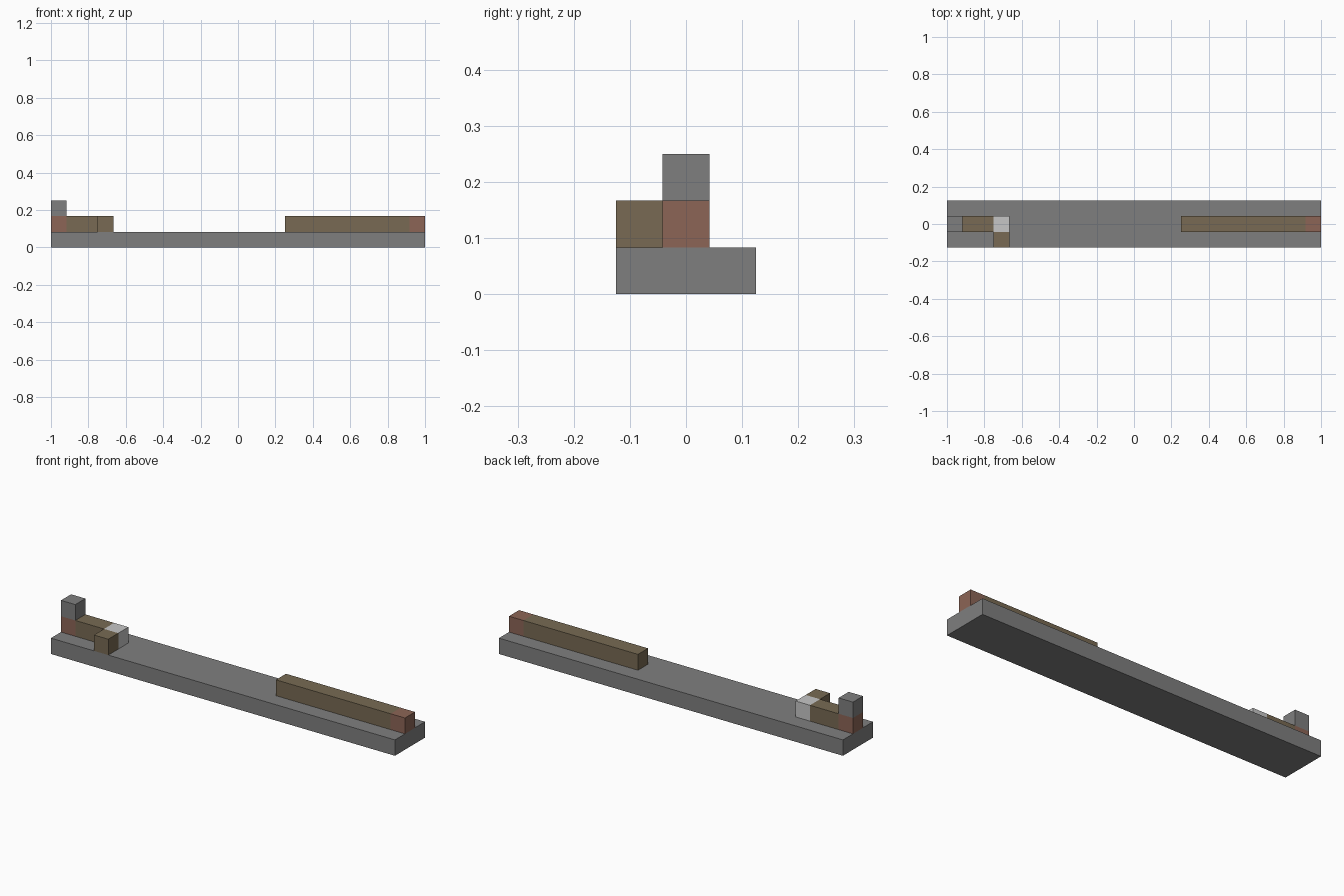
import bpy
import bmesh
from mathutils import Vector

cube = bpy.data.objects.get("Cube")
if cube:
    bpy.data.objects.remove(cube, do_unlink=True)

U = 1 / 12  # one block


def srgb(r, g, b):
    return tuple(((c / 255 + 0.055) / 1.055) ** 2.4 for c in (r, g, b)) + (1.0,)


def material(name, colour):
    m = bpy.data.materials.new(name)
    m.use_nodes = True
    m.diffuse_color = colour
    bsdf = m.node_tree.nodes["Principled BSDF"]
    bsdf.inputs["Base Color"].default_value = colour
    bsdf.inputs["Roughness"].default_value = 0.9
    return m


stone = material("stone grey", srgb(127, 127, 127))
wood = material("dull brown", srgb(120, 106, 83))
clay = material("clay red", srgb(140, 101, 86))
pale = material("pale grey", srgb(198, 198, 198))


def block(name, lo, hi, mat):
    """Flat-faced box between two corners given in block units."""
    lo, hi = Vector(lo) * U, Vector(hi) * U
    bm = bmesh.new()
    bmesh.ops.create_cube(bm, size=1)
    for v in bm.verts:
        v.co = (lo + hi) / 2 + v.co * (hi - lo)
    mesh = bpy.data.meshes.new(name)
    bm.to_mesh(mesh)
    bm.free()
    mesh.materials.append(mat)
    obj = bpy.data.objects.new(name, mesh)
    bpy.context.collection.objects.link(obj)


# Base slab
block("base_slab", (-12, -1.5, 0), (12, 1.5, 1), stone)

# Hooked wall with a raised post at the right end
block("post_foot", (-12, -0.5, 1), (-11, 0.5, 2), clay)
block("post_top", (-12, -0.5, 2), (-11, 0.5, 3), stone)
block("short_beam", (-11, -0.5, 1), (-9, 0.5, 2), wood)
block("corner_block", (-9, -0.5, 1), (-8, 0.5, 2), pale)
block("hook_block", (-9, -1.5, 1), (-8, -0.5, 2), wood)

# Long beam with a coloured end at the left
block("long_beam", (3, -0.5, 1), (11, 0.5, 2), wood)
block("beam_end", (11, -0.5, 1), (12, 0.5, 2), clay)
